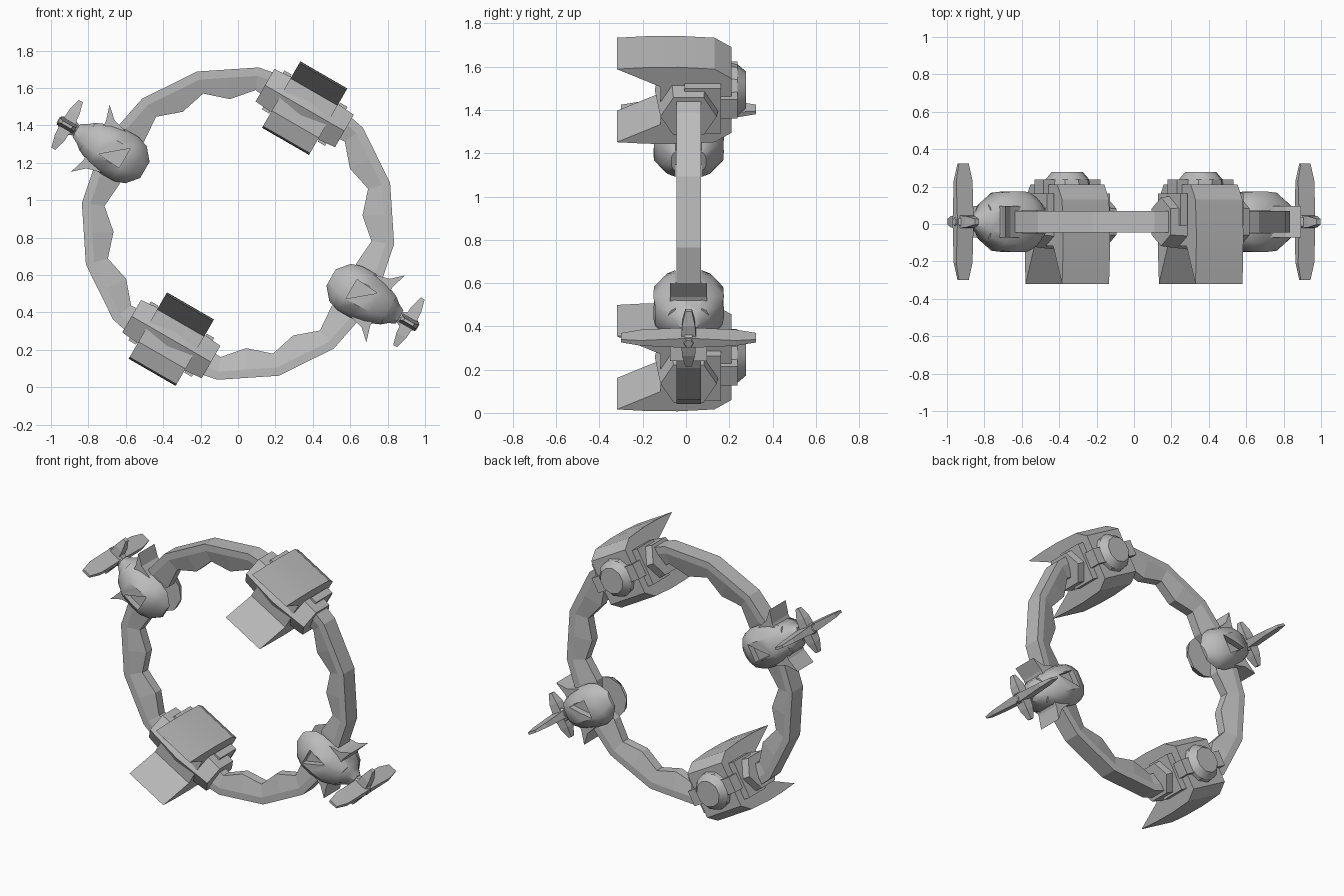
import bpy, bmesh, math
from mathutils import Matrix, Vector

cube = bpy.data.objects.get("Cube")
if cube:
    bpy.data.objects.remove(cube, do_unlink=True)

grey = bpy.data.materials.new("plain_grey")
grey.use_nodes = True
grey.diffuse_color = (0.5, 0.5, 0.5, 1)
grey.node_tree.nodes["Principled BSDF"].inputs["Base Color"].default_value = (0.5, 0.5, 0.5, 1)

CENTRE = Vector((0, 0.012, 0.875))


def finish(bm, name, angle, smooth=None):
    """Local x is radial, y is depth, z is tangential; angle places it on the ring."""
    bmesh.ops.recalc_face_normals(bm, faces=bm.faces)
    mesh = bpy.data.meshes.new(name)
    bm.to_mesh(mesh)
    bm.free()
    mesh.materials.append(grey)
    obj = bpy.data.objects.new(name, mesh)
    bpy.context.scene.collection.objects.link(obj)
    obj.matrix_world = Matrix.Translation(CENTRE) @ Matrix.Rotation(-math.radians(angle), 4, 'Y')
    if smooth:
        bpy.ops.object.select_all(action='DESELECT')
        obj.select_set(True)
        bpy.context.view_layer.objects.active = obj
        bpy.ops.object.shade_smooth_by_angle(angle=math.radians(smooth))
    return obj


def loft(name, sections, angle, smooth=None, closed=False):
    """Skin matching cross-sections, capping the ends unless closed on itself."""
    bm = bmesh.new()
    rows = [[bm.verts.new(p) for p in s] for s in sections]
    pairs = list(zip(rows, rows[1:]))
    if closed:
        pairs.append((rows[-1], rows[0]))
    else:
        bm.faces.new(rows[0])
        bm.faces.new(rows[-1])
    n = len(rows[0])
    for a, b in pairs:
        for i in range(n):
            j = (i + 1) % n
            bm.faces.new((a[i], a[j], b[j], b[i]))
    return finish(bm, name, angle, smooth)


def box(name, lo, hi, angle):
    (x0, y0, z0), (x1, y1, z1) = lo, hi
    return loft(name, [[(x0, y0, z), (x1, y0, z), (x1, y1, z), (x0, y1, z)] for z in (z0, z1)], angle)


# Faceted ring with a toothed inner edge
SIDES = 16
sections = []
for i in range(SIDES * 2):
    a = math.radians(15 + i * 180 / SIDES)
    mid = i % 2
    flat = math.cos(math.pi / SIDES) if mid else 1
    outer, rim, inner = 0.842 * flat, 0.797 * flat, 0.667 if mid else 0.72
    profile = [(outer, -0.057), (outer, 0.057), (rim, 0.057),
               (inner, 0.03), (inner, -0.03), (rim, -0.057)]
    sections.append([(r * math.cos(a), y, r * math.sin(a)) for r, y in profile])
loft("ring", sections, 0, closed=True)


def engine(side, angle):
    r0 = 0.713
    # Rounded housing with two wedge blades reaching forward
    upper = [(-0.332, 0.195), (-0.2, 0.203), (-0.05, 0.205), (0.12, 0.195), (0.198, 0.145)]
    front = [(-0.13, -0.1), (-0.13, 0.1)]
    outline = upper + [(y, -r) for y, r in reversed(upper)] + front
    loft(side + "_engine_housing",
         [[(r0 + r, y, t) for y, r in outline] for t in (-0.145, 0.145)], angle, 25)

    # Six-sided core poking out of both ends
    core = [(-0.1, -0.07), (-0.1, 0.07), (0, 0.13), (0.1, 0.07), (0.1, -0.07), (0, -0.13)]
    loft(side + "_engine_core",
         [[(r0 + r * s, y * s, t) for r, y in core]
          for t, s in ((-0.245, 1), (-0.19, 1.05), (0, 1.2), (0.19, 1.05), (0.245, 1))], angle, 30)

    # Rear strap, end clamps and cap
    box(side + "_engine_strap", (r0 - 0.05, 0.12, -0.175), (r0 + 0.05, 0.225, 0.175), angle)
    for end, sign in (("upper", 1), ("lower", -1)):
        t0, t1 = sorted((sign * 0.15, sign * 0.195))
        box(side + "_engine_clamp_" + end, (r0 - 0.12, -0.02, t0), (r0 + 0.12, 0.15, t1), angle)
    rim = [(math.cos(k * math.pi / 5), math.sin(k * math.pi / 5)) for k in range(10)]
    loft(side + "_engine_cap",
         [[(r0 + c * s, y, d * s) for c, d in rim] for y, s in ((0.19, 0.125), (0.225, 0.12), (0.266, 0.085))],
         angle, 30)


def thruster(side, angle):
    # Front and back shells straddling the ring, each cut by a triangular vent
    stations = [(0.575, 0.05, 0.08), (0.63, 0.115, 0.13), (0.69, 0.135, 0.16),
                (0.77, 0.135, 0.163), (0.85, 0.12, 0.155), (0.93, 0.085, 0.1)]
    arc = [(-1, 0), (-0.85, 0.55), (-0.45, 1), (0.45, 1), (0.85, 0.55), (1, 0)]
    vent = [(0.7, -0.06), (0.7, 0.06), (0.83, 0.05)]
    for part, s in (("front", -1), ("back", 1)):
        shell = loft(side + "_thruster_shell_" + part,
                     [[(r, s * (0.06 + (b - 0.06) * v), a * u) for u, v in arc] for r, a, b in stations],
                     angle, 35)
        cutter = loft(side + "_vent_cutter_" + part,
                      [[(r, s * y, t) for r, t in vent] for y in (0.12, 0.3)], angle)
        cutter.hide_render = True
        cutter.hide_viewport = True
        cut = shell.modifiers.new("vent", 'BOOLEAN')
        cut.operation = 'DIFFERENCE'
        cut.object = cutter

    # Tapered nose
    nose = [(-1, -0.5), (-0.5, -1), (0.5, -1), (1, -0.5), (1, 0.5), (0.5, 1), (-0.5, 1), (-1, 0.5)]
    loft(side + "_thruster_nose",
         [[(r, b * v, a * u) for u, v in nose]
          for r, a, b in ((0.845, 0.115, 0.14), (0.93, 0.085, 0.1), (0.96, 0.06, 0.06), (0.998, 0.04, 0.035))],
         angle, 35)

    # Swept fins flaring outward
    fin = [(0.76, 0.125), (0.85, 0.15), (0.912, 0.207), (0.885, 0.12), (0.885, 0.08)]
    for part, s in (("upper", 1), ("lower", -1)):
        loft(side + "_thruster_fin_" + part,
             [[(r, y, s * t) for r, t in fin] for y in (-0.085, 0.085)], angle)

    # Propeller: hub, long blades in depth, short blades along the ring
    hexagon = [(math.cos(k * math.pi / 3), math.sin(k * math.pi / 3)) for k in range(6)]
    loft(side + "_propeller_hub",
         [[(r, c * s, d * s) for c, d in hexagon]
          for r, s in ((0.985, 0.03), (1.02, 0.048), (1.08, 0.045), (1.11, 0.02))], angle)
    rp = 1.055
    blade = [(-0.312, 0.03, 0.008), (-0.22, 0.05, 0.014), (0, 0.05, 0.026),
             (0.22, 0.05, 0.014), (0.312, 0.03, 0.008)]
    loft(side + "_propeller_long_blades",
         [[(rp - c, y, -h), (rp + c, y, -h), (rp + c, y, h), (rp - c, y, h)] for y, c, h in blade], angle)
    short = [(-0.147, 0.012, 0.015), (-0.08, 0.03, 0.03), (0, 0.035, 0.035),
             (0.08, 0.03, 0.03), (0.147, 0.012, 0.015)]
    loft(side + "_propeller_short_blades",
         [[(rp - c, -h, t), (rp + c, -h, t), (rp + c, h, t), (rp - c, h, t)] for t, c, h in short], angle)


# Each assembly appears twice, on opposite sides of the ring
for side, turn in (("left", 0), ("right", 180)):
    engine(side, 60 + turn)
    thruster(side, 330 + turn)
